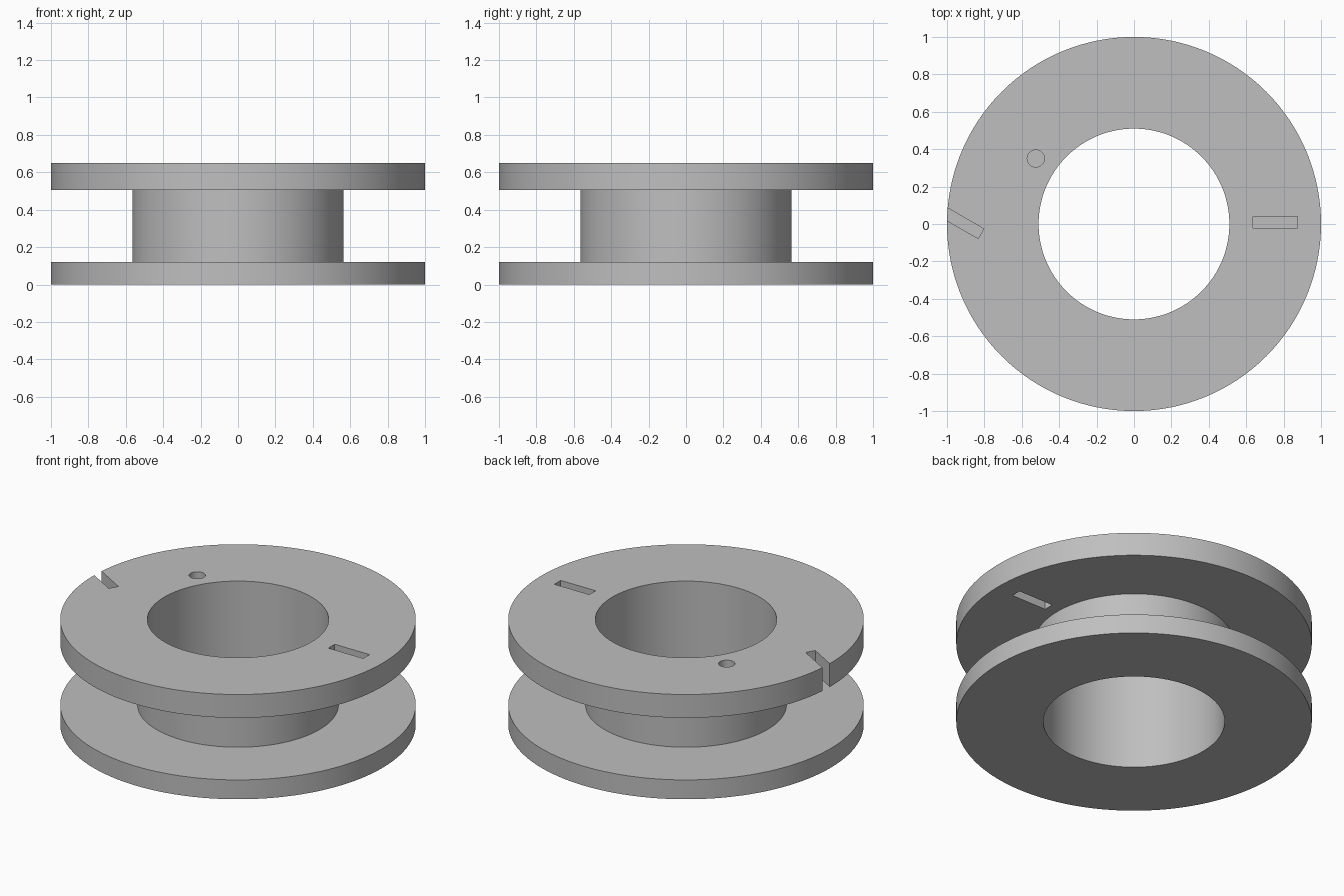
import bpy, bmesh, math
from mathutils import Matrix, Vector

old = bpy.data.objects.get("Cube")
if old:
    bpy.data.objects.remove(old, do_unlink=True)

SEGMENTS = 128
BORE, HUB, RIM = 0.51, 0.565, 1.0
LOW, HIGH, TOP = 0.12, 0.505, 0.65

# Single plain grey
grey = bpy.data.materials.new("plain grey")
grey.use_nodes = True
tone = (0.52, 0.52, 0.52, 1)
grey.diffuse_color = tone
grey.node_tree.nodes["Principled BSDF"].inputs["Base Color"].default_value = tone


def add_object(name, bm):
    mesh = bpy.data.meshes.new(name)
    bmesh.ops.recalc_face_normals(bm, faces=bm.faces)
    bm.to_mesh(mesh)
    bm.free()
    mesh.materials.append(grey)
    obj = bpy.data.objects.new(name, mesh)
    bpy.context.collection.objects.link(obj)
    return obj


def lathe(name, profile):
    bm = bmesh.new()
    verts = [bm.verts.new((r, 0, z)) for r, z in profile]
    edges = [bm.edges.new((a, b)) for a, b in zip(verts, verts[1:] + verts[:1])]
    bmesh.ops.spin(bm, geom=verts + edges, cent=(0, 0, 0), axis=(0, 0, 1),
                   angle=math.tau, steps=SEGMENTS, use_merge=True)
    bmesh.ops.remove_doubles(bm, verts=bm.verts, dist=1e-5)
    return add_object(name, bm)


def box_cutter(name, x, y, length, width, turn=0):
    bm = bmesh.new()
    place = (Matrix.Translation((x, y, (HIGH + TOP) / 2))
             @ Matrix.Rotation(turn, 4, 'Z')
             @ Matrix.Diagonal((length, width, 0.3, 1)))
    bmesh.ops.create_cube(bm, size=1, matrix=place)
    return add_object(name, bm)


def round_cutter(name, x, y, radius):
    bm = bmesh.new()
    bmesh.ops.create_cone(bm, cap_ends=True, segments=32, radius1=radius,
                          radius2=radius, depth=0.3,
                          matrix=Matrix.Translation((x, y, (HIGH + TOP) / 2)))
    return add_object(name, bm)


# Hollow spool: thin lower flange, hub, thicker upper flange
spool = lathe("flanged_spool", [
    (BORE, 0), (RIM, 0), (RIM, LOW), (HUB, LOW),
    (HUB, HIGH), (RIM, HIGH), (RIM, TOP), (BORE, TOP)])

# Slanted rim notch, measured from its inner end outwards
slant = math.radians(150)
notch_mid = Vector((-0.818, -0.052)) + 0.2 * Vector((math.cos(slant), math.sin(slant)))

# Openings through the upper flange
cutters = [
    box_cutter("slot_cutter", 0.755, 0.01, 0.24, 0.062),
    box_cutter("notch_cutter", notch_mid.x, notch_mid.y, 0.4, 0.06, slant),
    round_cutter("hole_cutter", -0.525, 0.35, 0.046)]

bpy.context.view_layer.objects.active = spool
spool.select_set(True)
for cutter in cutters:
    cut = spool.modifiers.new(cutter.name, 'BOOLEAN')
    cut.operation = 'DIFFERENCE'
    cut.solver = 'EXACT'
    cut.object = cutter
    bpy.ops.object.modifier_apply(modifier=cut.name)
    bpy.data.objects.remove(cutter, do_unlink=True)

bpy.ops.object.shade_smooth_by_angle(angle=math.radians(30))
